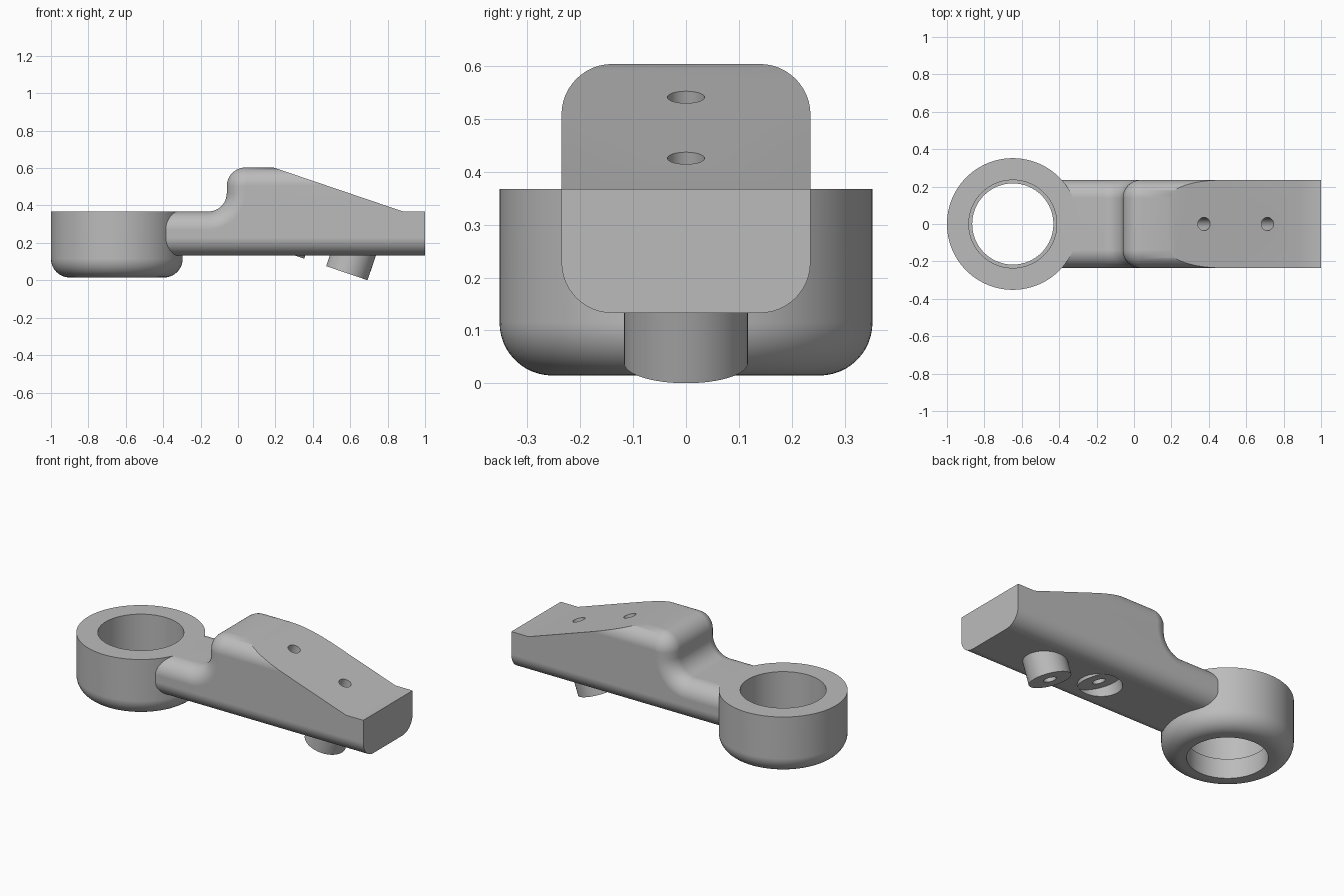
import bpy, bmesh, math
from mathutils import Vector, Matrix

if "Cube" in bpy.data.objects:
    bpy.data.objects.remove(bpy.data.objects["Cube"])

metal = bpy.data.materials.new("plain_grey")
metal.use_nodes = True
GREY = (0.5, 0.5, 0.5, 1)
metal.diffuse_color = GREY
metal.node_tree.nodes["Principled BSDF"].inputs["Base Color"].default_value = GREY


def loft(name, loops, cyclic=False):
    """Skin a row of closed loops; cap the ends unless cyclic."""
    bm = bmesh.new()
    rows = [[bm.verts.new(p) for p in loop] for loop in loops]
    n = len(rows[0])
    pairs = list(zip(rows, rows[1:]))
    if cyclic:
        pairs.append((rows[-1], rows[0]))
    else:
        bm.faces.new(rows[0])
        bm.faces.new(rows[-1])
    for a, b in pairs:
        for i in range(n):
            j = (i + 1) % n
            bm.faces.new((a[i], a[j], b[j], b[i]))
    bmesh.ops.recalc_face_normals(bm, faces=bm.faces)
    mesh = bpy.data.meshes.new(name)
    bm.to_mesh(mesh)
    bm.free()
    mesh.materials.append(metal)
    obj = bpy.data.objects.new(name, mesh)
    bpy.context.collection.objects.link(obj)
    return obj


def activate(obj):
    bpy.ops.object.select_all(action='DESELECT')
    obj.select_set(True)
    bpy.context.view_layer.objects.active = obj


def combine(obj, tool, operation):
    """Apply a boolean and discard the tool."""
    mod = obj.modifiers.new(operation, 'BOOLEAN')
    mod.operation, mod.object, mod.solver = operation, tool, 'EXACT'
    activate(obj)
    bpy.ops.object.modifier_apply(modifier=mod.name)
    bpy.data.objects.remove(tool)


def finish(obj):
    activate(obj)
    bpy.ops.object.shade_smooth_by_angle(angle=math.radians(30))
    mod = obj.modifiers.new("weighted_normals", 'WEIGHTED_NORMAL')
    mod.keep_sharp = True


def arc(cx, cz, radius, start, end, steps=12):
    angles = [math.radians(start + (end - start) * i / steps) for i in range(steps + 1)]
    return [(cx + radius * math.cos(a), cz + radius * math.sin(a)) for a in angles]


# Clamp ring: turned section with rounded lower rim and an inner ledge
BASE, LOW, MID, HIGH = 0.015, 0.133, 0.367, 0.603
OUTER, FILLET = 0.352, 0.1
section = [(0.217, BASE)]
section += arc(OUTER - FILLET, BASE + FILLET, FILLET, -90, 0)
section += [(OUTER, MID), (0.235, MID), (0.235, LOW), (0.217, LOW)]
turns = [2 * math.pi * i / 96 for i in range(96)]
ring = loft("clamp_ring", [[(-0.648 + r * math.cos(a), r * math.sin(a), z)
                            for r, z in section] for a in turns], cyclic=True)
finish(ring)


# Arm: stepped side outline, shrunk towards the sides to round the long edges
def outline(d):
    pts = [(-0.4, LOW + d), (1, LOW + d), (1, HIGH - d)]
    pts += arc(0.04, HIGH - FILLET, FILLET - d, 90, 180)
    pts += arc(-0.16, MID + FILLET, FILLET + d, 0, -90)
    return pts + [(-0.4, MID - d)]


HALF, ROUND = 0.235, 0.096
layers = []
for i in range(13):
    a = math.pi / 2 * i / 12
    layers.append((HALF - ROUND * (1 - math.cos(a)), ROUND * (1 - math.sin(a))))
layers = [(-y, d) for y, d in layers] + layers[::-1]
arm = loft("arm", [[(x, y, z) for x, z in outline(d)] for y, d in layers])

# Sloping flat on the upper side
SLOPE_START, SLOPE_END = 0.19, 0.885
fall = (HIGH - MID) / (SLOPE_END - SLOPE_START)
wedge = [(SLOPE_END, MID), (1.2, MID), (1.2, 0.9), (SLOPE_START - (0.9 - HIGH) / fall, 0.9)]
combine(arm, loft("wedge_cutter", [[(x, y, z) for x, z in wedge] for y in (-0.5, 0.5)]),
        'DIFFERENCE')

# Tilted bosses with pockets and through holes
normal = Vector((fall, 0, 1)).normalized()
tilt = normal.to_track_quat('Z', 'Y').to_matrix().to_4x4()


def tilted_cylinder(name, foot, radius, low, high):
    ring_pts = [(radius * math.cos(a), radius * math.sin(a)) for a in turns[::2]]
    ring_pts = [(radius * math.cos(2 * math.pi * i / 48), radius * math.sin(2 * math.pi * i / 48))
                for i in range(48)]
    place = Matrix.Translation(foot) @ tilt
    return loft(name, [[place @ Vector((x, y, z)) for x, y in ring_pts] for z in (low, high)])


for foot in (Vector((0.243, 0, 0.153)), Vector((0.582, 0, 0.038))):
    combine(arm, tilted_cylinder("pocket_cutter", foot, 0.117, -0.3, 0), 'DIFFERENCE')
    combine(arm, tilted_cylinder("boss", foot, 0.1168, 0, 0.2), 'UNION')
    combine(arm, tilted_cylinder("hole_cutter", foot, 0.035, -0.3, 0.8), 'DIFFERENCE')
finish(arm)
